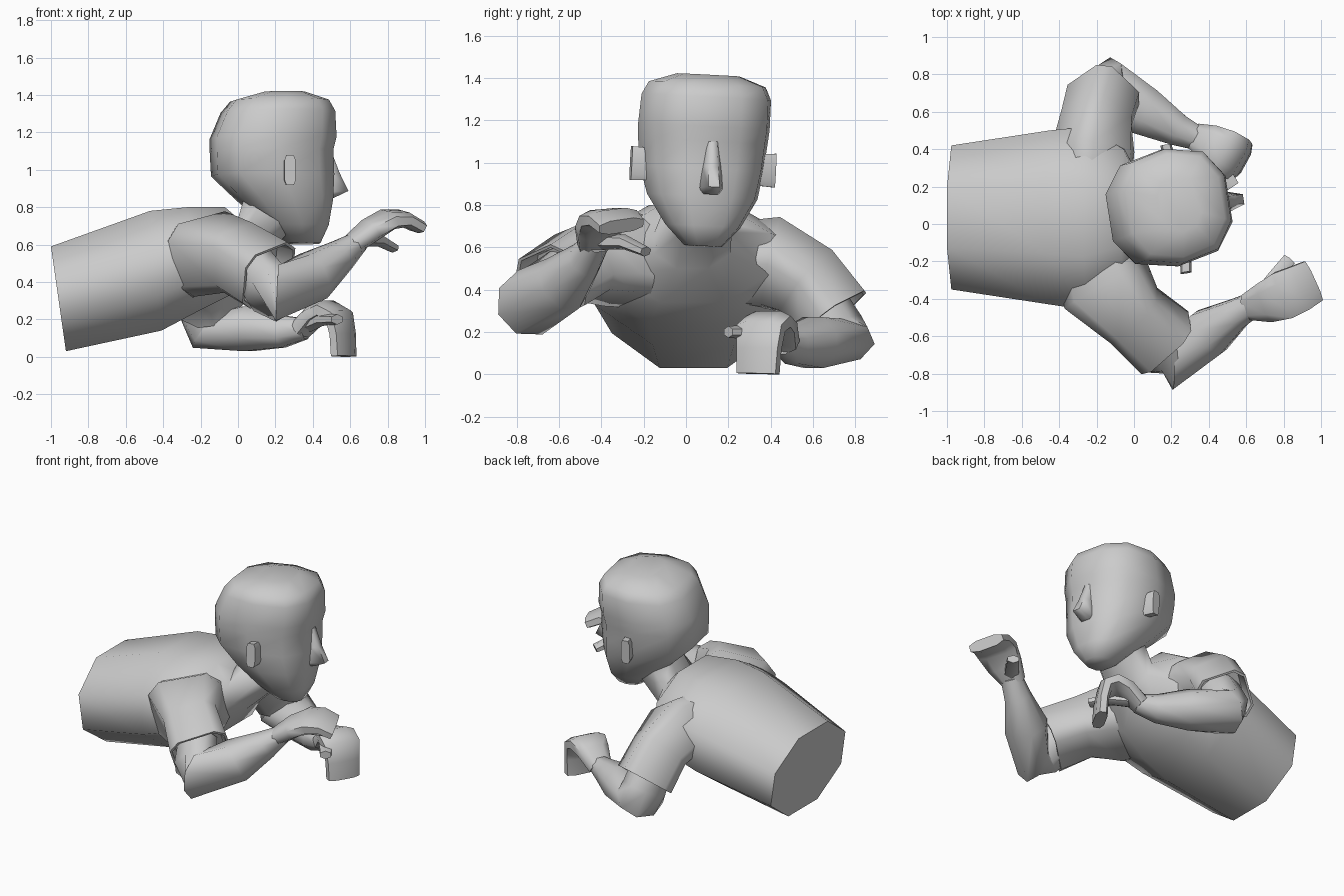
import bpy, bmesh, math
from mathutils import Vector as V, Matrix

if "Cube" in bpy.data.objects:
    bpy.data.objects.remove(bpy.data.objects["Cube"])


def loft(name, rings, n=8, p=1.0, angle=50, mat=None):
    """Skin a list of (centre, half-axis a, half-axis b) rings and cap both ends."""
    bm = bmesh.new()
    k = 1 / math.cos(math.pi / n) ** p
    loops = []
    for c, a, b in rings:
        loop = []
        for i in range(n):
            t = 2 * math.pi * (i + 0.5) / n
            ca, sa = math.cos(t), math.sin(t)
            x = math.copysign(abs(ca) ** p, ca) * k
            y = math.copysign(abs(sa) ** p, sa) * (k if n % 4 == 0 else 1)
            loop.append(bm.verts.new(V(c) + V(a) * x + V(b) * y))
        loops.append(loop)
    for lo, hi in zip(loops, loops[1:]):
        for i in range(n):
            j = (i + 1) % n
            bm.faces.new((lo[i], lo[j], hi[j], hi[i]))
    bm.faces.new(loops[0][::-1])
    bm.faces.new(loops[-1])
    if mat:
        bm.transform(mat)
    bmesh.ops.recalc_face_normals(bm, faces=bm.faces)
    me = bpy.data.meshes.new(name)
    bm.to_mesh(me)
    bm.free()
    ob = bpy.data.objects.new(name, me)
    bpy.context.collection.objects.link(ob)
    bpy.ops.object.select_all(action='DESELECT')
    ob.select_set(True)
    bpy.context.view_layer.objects.active = ob
    bpy.ops.object.shade_smooth_by_angle(angle=math.radians(angle))
    return ob


def limb(name, stations, side, n=8, p=1.0, recess=0):
    """Tube through (centre, half width, half thickness); side hints the width direction."""
    pts = [V(s[0]) for s in stations]
    rings = []
    for i, (c, w, h) in enumerate(stations):
        t = V((0, 0, 0))
        if i > 0:
            t += (pts[i] - pts[i - 1]).normalized()
        if i < len(pts) - 1:
            t += (pts[i + 1] - pts[i]).normalized()
        t.normalize()
        a = V(side)
        a = (a - t * a.dot(t)).normalized()
        rings.append((pts[i], a * w, t.cross(a) * h))
    if recess:  # hollow cuff
        c, a, b = rings[-1]
        rings += [(c, a * .92, b * .92), (c - t * recess, a * .8, b * .8)]
    return loft(name, rings, n, p, angle=60)


# torso and neck: top x, top z, bottom x, bottom z, y min, y max
rings = []
for xt, zt, xb, zb, y0, y1 in [(-1, .59, -.92, .03, -.35, .42),
                               (-.47, .78, -.41, .14, -.43, .50),
                               (-.27, .80, -.22, .24, -.46, .52),
                               (-.07, .80, -.02, .34, -.34, .40),
                               (.0, .74, .10, .50, -.15, .21),
                               (.03, .84, .29, .68, -.10, .22)]:
    rings.append((((xt + xb) / 2, (y0 + y1) / 2, (zt + zb) / 2),
                  (0, (y1 - y0) / 2, 0), ((xt - xb) / 2, 0, (zt - zb) / 2)))
loft("torso", rings, n=8, angle=75)

# sleeves with flared square cuffs
limb("sleeve_near", [((-.22, -.08, .50), .18, .17), ((-.15, -.33, .55), .23, .20),
                     ((.00, -.49, .53), .17, .17), ((.165, -.635, .435), .185, .165)],
     (.145, .095, .04), p=.5, recess=.1)
limb("sleeve_far", [((-.22, .14, .51), .17, .17), ((-.22, .40, .53), .19, .18),
                    ((-.20, .57, .44), .16, .165), ((-.165, .69, .275), .165, .17)],
     (.7, -.6, -.4), p=.5, recess=.1)

# arms
limb("arm_near", [((.08, -.56, .48), .12, .12), ((.16, -.69, .37), .14, .13),
                  ((.21, -.735, .34), .15, .15), ((.40, -.58, .43), .13, .13),
                  ((.55, -.48, .54), .08, .085), ((.65, -.425, .62), .065, .05)],
     (.6, -.8, 0))
limb("arm_far", [((-.18, .62, .36), .12, .12), ((-.17, .70, .22), .13, .13),
                 ((-.15, .72, .155), .165, .125), ((.06, .60, .15), .13, .12),
                 ((.24, .50, .135), .085, .085), ((.36, .45, .15), .06, .055)],
     (.5, .86, 0))

# hands: wrist, palm, knuckles, bent fingers
limb("hand_near", [((.61, -.44, .60), .07, .05), ((.71, -.415, .68), .11, .055),
                   ((.80, -.38, .735), .13, .048), ((.88, -.345, .74), .125, .04),
                   ((.955, -.305, .70), .115, .035)], (.35, -.94, -.1), p=.7)
limb("hand_far", [((.33, .465, .14), .07, .05), ((.41, .43, .22), .10, .05),
                  ((.48, .39, .25), .12, .05), ((.54, .355, .22), .12, .045),
                  ((.56, .345, .12), .11, .038), ((.565, .34, .003), .105, .038)],
     (.48, .88, 0), p=.7)
limb("thumb_near", [((.66, -.41, .63), .045, .04), ((.75, -.29, .625), .04, .035),
                    ((.83, -.19, .58), .035, .025)], (.8, -.5, 0), n=6)
limb("thumb_far", [((.38, .42, .17), .045, .04), ((.45, .32, .20), .04, .035),
                   ((.53, .20, .20), .035, .028)], (.8, .5, 0), n=6)

# head, turned and tilted slightly: z, back x, front x, half width
turn = (Matrix.Translation((.185, .075, 1)) @ Matrix.Rotation(math.radians(9), 4, 'Z')
        @ Matrix.Rotation(math.radians(-3), 4, 'X'))
rings = []
for z, xb, xf, w in [(.605, .08, .25, .09), (.70, -.03, .29, .18), (.84, -.18, .31, .265),
                     (.97, -.315, .315, .295), (1.10, -.32, .31, .31),
                     (1.17, -.32, .328, .315), (1.31, -.26, .322, .31),
                     (1.37, -.21, .29, .28), (1.415, -.05, .17, .15)]:
    rings.append((((xb + xf) / 2, 0, z - 1), ((xf - xb) / 2, 0, 0), (0, w, 0)))
loft("head", rings, n=10, p=.78, angle=70, mat=turn)

# nose
loft("nose", [((.29, 0, .10), (.025, 0, 0), (0, .035, 0)),
              ((.31, 0, -.02), (.05, 0, 0), (0, .045, 0)),
              ((.32, 0, -.12), (.085, 0, .005), (0, .055, 0)),
              ((.29, 0, -.15), (.04, 0, 0), (0, .045, 0))], n=6, angle=65, mat=turn)

# ears
for side, label in ((-1, "near"), (1, "far")):
    loft("ear_" + label,
         [((.05, side * .26, -.02), (.03, 0, 0), (0, 0, .075)),
          ((.04, side * .345, -.02), (.03, 0, 0), (0, 0, .08))], n=8, p=.45, mat=turn)
